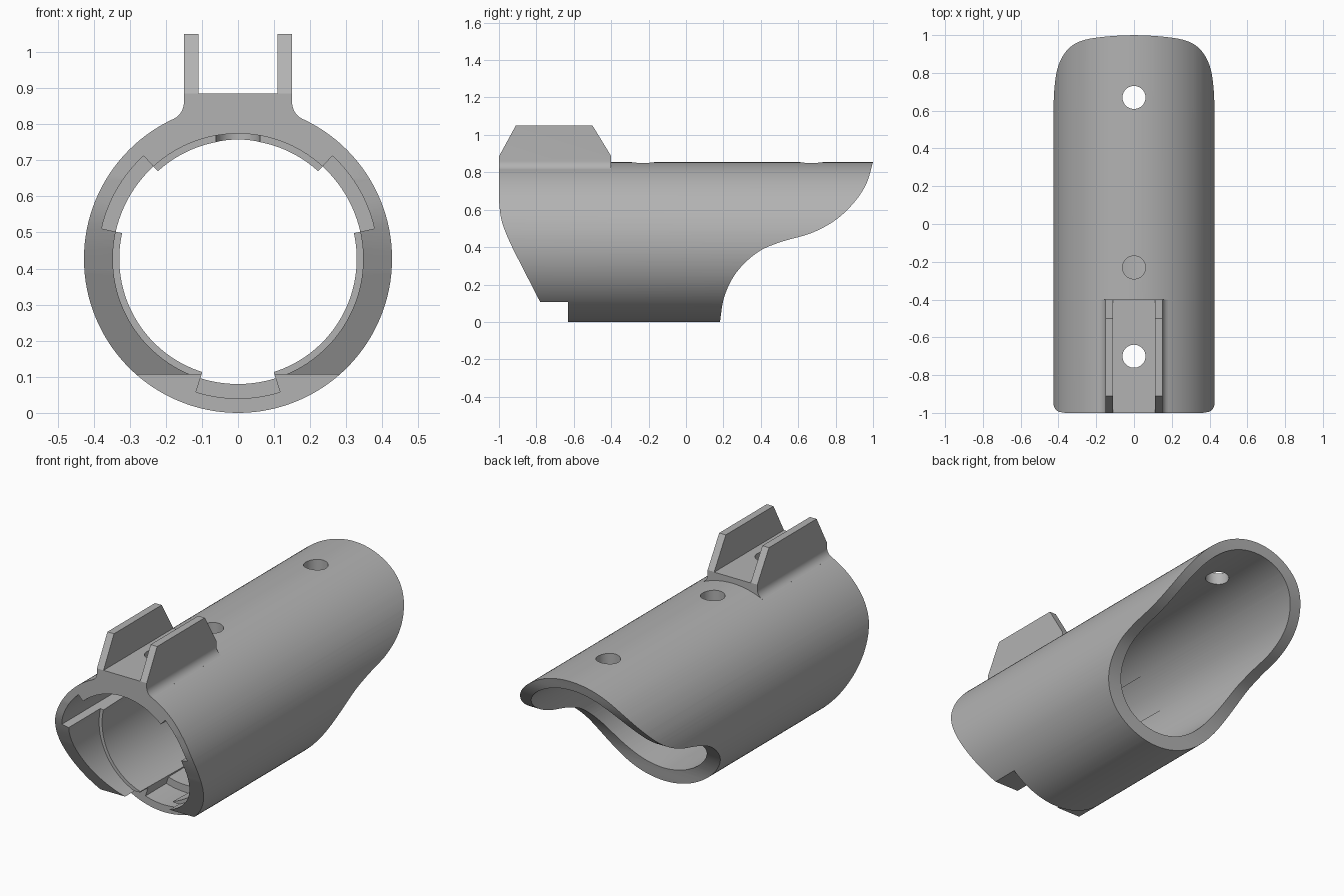
import bpy, bmesh
from math import sin, cos, radians, sqrt, atan2, pi
from mathutils import Vector

R = 0.427          # outer radius, also the height of the tube axis

cube = bpy.data.objects.get("Cube")
if cube:
    bpy.data.objects.remove(cube)

grey = bpy.data.materials.new("plain grey")
grey.use_nodes = True
grey.diffuse_color = (0.45, 0.45, 0.45, 1)
grey.node_tree.nodes["Principled BSDF"].inputs["Base Color"].default_value = (0.45, 0.45, 0.45, 1)


def finish(name, bm):
    bmesh.ops.recalc_face_normals(bm, faces=bm.faces)
    mesh = bpy.data.meshes.new(name)
    bm.to_mesh(mesh)
    bm.free()
    mesh.materials.append(grey)
    obj = bpy.data.objects.new(name, mesh)
    bpy.context.collection.objects.link(obj)
    return obj


def prism(name, points, direction):
    """Extrude a closed outline of 3D points."""
    bm = bmesh.new()
    face = bm.faces.new([bm.verts.new(p) for p in points])
    new = bmesh.ops.extrude_face_region(bm, geom=[face])["geom"]
    bmesh.ops.translate(bm, vec=direction,
                        verts=[v for v in new if isinstance(v, bmesh.types.BMVert)])
    return finish(name, bm)


def lathe(name, profile, start=0, sweep=360, steps=128):
    """Turn a (y, radius) outline about the tube axis, fully or as a sector."""
    bm = bmesh.new()
    full = sweep == 360
    rings = []
    for i in range(steps if full else steps + 1):
        a = radians(start + sweep * i / steps)
        rings.append([bm.verts.new((r * cos(a), y, R + r * sin(a))) for y, r in profile])
    n = len(profile)
    for i in range(steps):
        a, b = rings[i], rings[(i + 1) % len(rings)]
        for j in range(n - 1 if full else n):
            k = (j + 1) % n
            bm.faces.new((a[j], a[k], b[k], b[j]))
    if full:
        bm.faces.new([r[0] for r in rings])
        bm.faces.new([r[-1] for r in rings])
    else:
        bm.faces.new(rings[0])
        bm.faces.new(rings[-1])
    return finish(name, bm)


def smooth_path(points, steps=8):
    """Catmull-Rom curve through 2D points."""
    p = [Vector(q) for q in points]
    p = [2 * p[0] - p[1]] + p + [2 * p[-1] - p[-2]]
    out = []
    for a, b, c, d in zip(p, p[1:], p[2:], p[3:]):
        for i in range(steps):
            t = i / steps
            out.append(0.5 * (2 * b + (c - a) * t + (2 * a - 5 * b + 4 * c - d) * t * t
                              + (3 * b - a - 3 * c + d) * t ** 3))
    return out + [p[-2]]


def combine(obj, tool, operation):
    mod = obj.modifiers.new(operation.lower(), "BOOLEAN")
    mod.operation = operation
    mod.solver = "EXACT"
    mod.object = tool
    bpy.context.view_layer.objects.active = obj
    bpy.ops.object.modifier_apply(modifier=mod.name)
    bpy.data.objects.remove(tool)


# Tube blank
body = lathe("tube_body", [(-1.05, R), (1.05, R)])

# Saddle with two fins and filleted feet
fillet = 0.05
cx = 0.15 + fillet
cz = R + sqrt((R + fillet) ** 2 - cx ** 2)
end = atan2(R - cz, -cx) + 2 * pi
arc = [(cx + fillet * cos(a), cz + fillet * sin(a))
       for a in [pi + (end - pi) * i / 8 for i in range(9)]]
half = [(0.11, 0.885), (0.11, 1.08), (0.15, 1.08)] + arc + [(0.16, 0.77)]
outline = half + [(-x, z) for x, z in reversed(half)]
saddle = prism("saddle", [(x, -1.04, z) for x, z in outline], (0, 0.64, 0))
combine(body, saddle, "UNION")

# Bore: wide mouth, step, then a slight flare to the rear
bore = lathe("bore", [(-1.1, 0.347), (-0.7, 0.347), (-0.7, 0.329), (1.1, 0.375)])
combine(body, bore, "DIFFERENCE")

# Three stepped locking slots
for centre in (30, 150, 270):
    slot = lathe("slot", [(-1.1, 0.25), (-1.1, 0.387), (-0.45, 0.387),
                          (-0.45, 0.347), (0.1, 0.347), (0.1, 0.25)],
                 centre - 17.5, 35, 13)
    combine(body, slot, "DIFFERENCE")

# Holes through the top wall
for y in (-0.7, -0.23, 0.67):
    ring = [(0.061 * cos(2 * pi * i / 40), y + 0.061 * sin(2 * pi * i / 40), 0.6)
            for i in range(40)]
    combine(body, prism("hole", ring, (0, 0, 0.6)), "DIFFERENCE")

# Trim to the side outline: swept rear mouth, notched front, sloped fins
rear = smooth_path([(1.0, 0.856), (0.965, 0.74), (0.9, 0.64), (0.8, 0.545), (0.67, 0.475),
                    (0.5, 0.425), (0.38, 0.37), (0.27, 0.265), (0.205, 0.135), (0.18, -0.01)])
nose = smooth_path([(-0.925, 0.39), (-0.965, 0.48), (-0.99, 0.56), (-1.0, 0.65)], 5)
side = [(-1, 0.885), (-0.91, 1.05), (-0.5, 1.05), (-0.39, 0.87), (1.0, 0.87)]
side += [tuple(p) for p in rear]
side += [(-0.63, -0.01), (-0.63, 0.107), (-0.78, 0.107)] + [tuple(p) for p in nose]
trim = prism("trim", [(-0.6, y, z) for y, z in side], (1.2, 0, 0))
combine(body, trim, "INTERSECT")

# Smooth shading with crisp edges
body.data.materials.clear()
body.data.materials.append(grey)
for poly in body.data.polygons:
    poly.material_index = 0
bpy.ops.object.select_all(action="DESELECT")
body.select_set(True)
bpy.context.view_layer.objects.active = body
bpy.ops.object.shade_smooth_by_angle(angle=radians(25))
